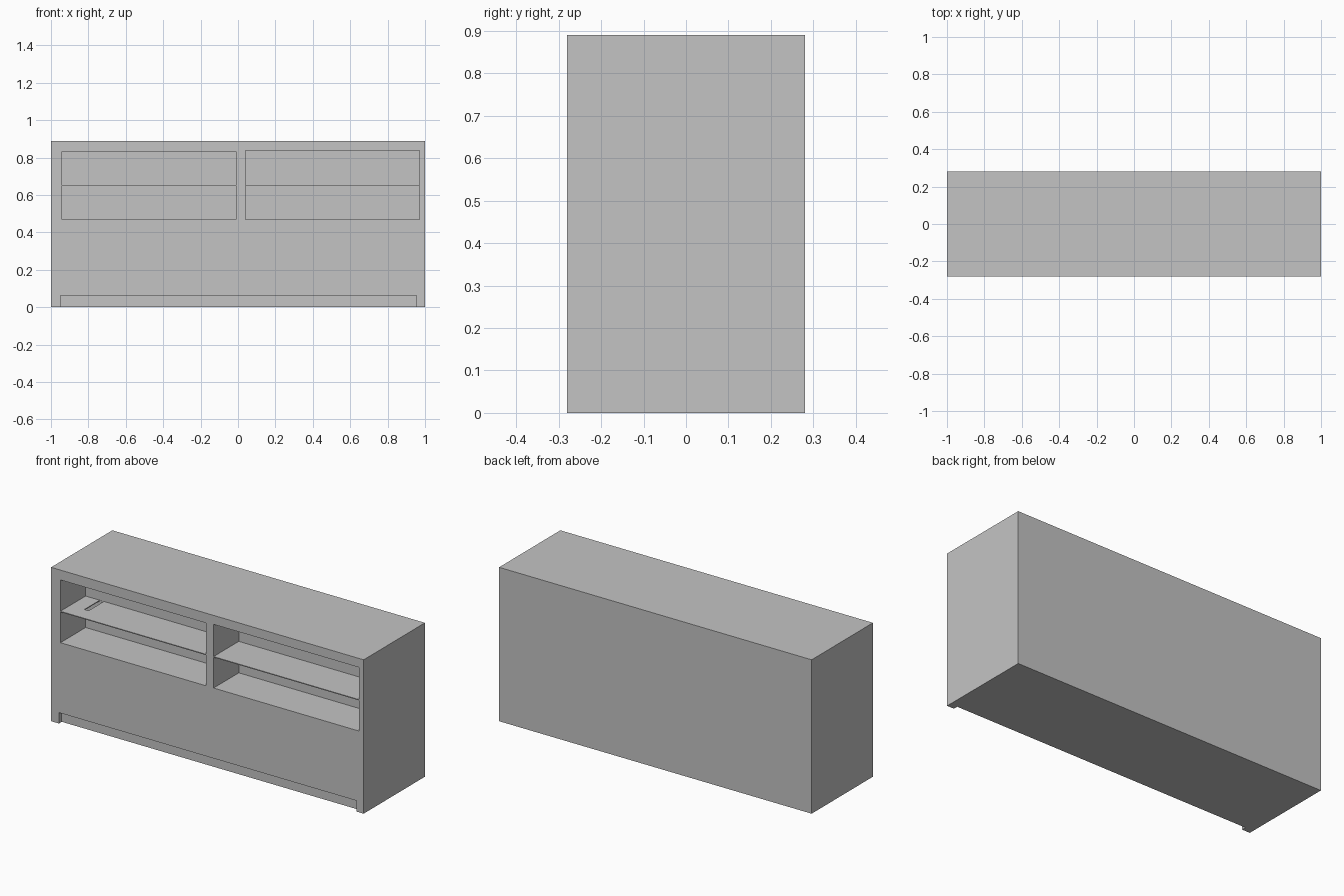
import bpy
import bmesh
from mathutils import Matrix, Vector

cube = bpy.data.objects.get("Cube")
if cube:
    bpy.data.objects.remove(cube, do_unlink=True)

WIDTH, DEPTH, HEIGHT = 2.0, 0.56, 0.89
FRONT = -DEPTH / 2
NICHE_DEPTH = 0.23
OVER = 0.1  # how far cutters reach past the outside

grey = bpy.data.materials.new("plain grey")
grey.use_nodes = True
colour = (0.55, 0.55, 0.55, 1)
grey.diffuse_color = colour
grey.node_tree.nodes["Principled BSDF"].inputs["Base Color"].default_value = colour


def box(name, x, y, z):
    """Box spanning the given (low, high) range on each axis."""
    low, high = Vector((x[0], y[0], z[0])), Vector((x[1], y[1], z[1]))
    bm = bmesh.new()
    bmesh.ops.create_cube(
        bm, size=1,
        matrix=Matrix.Translation((low + high) / 2) @ Matrix.Diagonal((*(high - low), 1)))
    mesh = bpy.data.meshes.new(name)
    bm.to_mesh(mesh)
    bm.free()
    mesh.materials.append(grey)
    obj = bpy.data.objects.new(name, mesh)
    bpy.context.scene.collection.objects.link(obj)
    return obj


def cut(target, name, x, y, z):
    """Remove a box-shaped volume from the target."""
    cutter = box(name, x, y, z)
    cutter.hide_render = True
    mod = target.modifiers.new(name, 'BOOLEAN')
    mod.operation = 'DIFFERENCE'
    mod.solver = 'EXACT'
    mod.object = cutter
    bpy.context.view_layer.objects.active = target
    bpy.ops.object.modifier_apply(modifier=mod.name)
    bpy.data.objects.remove(cutter, do_unlink=True)


# Solid cabinet body
cabinet = box("cabinet", (-WIDTH / 2, WIDTH / 2), (FRONT, -FRONT), (0, HEIGHT))

# Two columns of open niches separated by thin shelves
niche_y = (FRONT - OVER, FRONT + NICHE_DEPTH)
for side, x, top in (("right", (-0.94, -0.01), 0.833), ("left", (0.04, 0.97), 0.838)):
    cut(cabinet, side + "_upper_niche", x, niche_y, (0.652, top))
    cut(cabinet, side + "_lower_niche", x, niche_y, (0.47, 0.647))

# Cable slot through the shelf at the back of the right column
back = FRONT + NICHE_DEPTH
cut(cabinet, "cable_slot", (-0.85, -0.823), (back - 0.14, back - 0.001), (0.6, 0.7))

# Shallow toe recess between two feet
cut(cabinet, "toe_recess", (-0.95, 0.955), (FRONT - OVER, FRONT + 0.026), (-OVER, 0.063))
